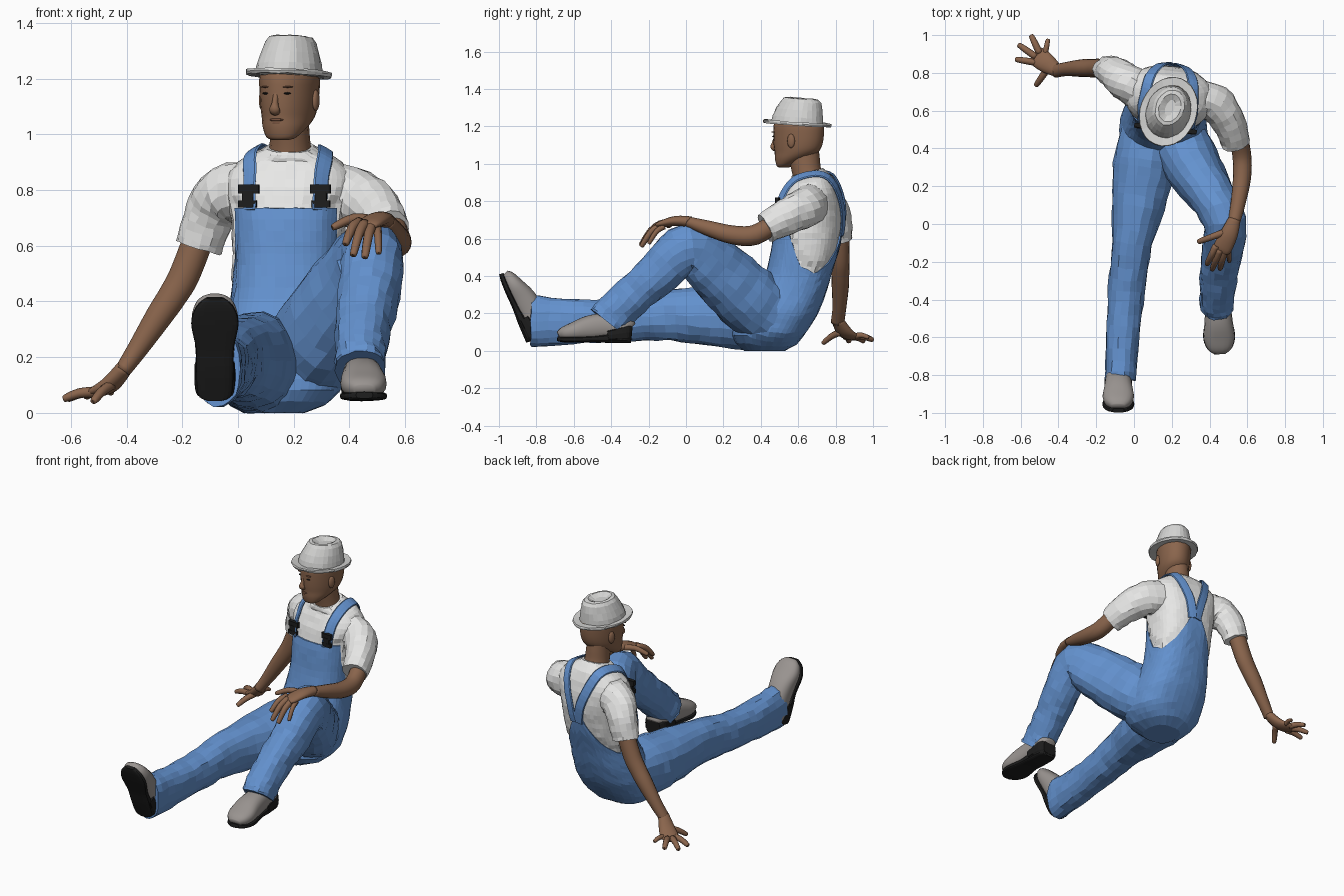
import bpy, bmesh, math, random
from mathutils import Vector, Matrix
from mathutils.bvhtree import BVHTree

if "Cube" in bpy.data.objects:
    bpy.data.objects.remove(bpy.data.objects["Cube"])

random.seed(4)


def material(name, rgb):
    m = bpy.data.materials.new(name)
    m.diffuse_color = (*rgb, 1)
    m.use_nodes = True
    m.node_tree.nodes["Principled BSDF"].inputs["Base Color"].default_value = m.diffuse_color
    return m


SKIN = material("brown skin", (.255, .13, .073))
LIP = material("dark skin", (.17, .078, .046))
DENIM = material("blue denim", (.125, .285, .62))
SHIRT = material("white cotton", (.86, .86, .85))
HAT = material("pale grey felt", (.66, .66, .65))
SHOE = material("grey leather", (.32, .295, .28))
BLACK = material("black rubber", (.012, .012, .012))


def build(name, verts, faces, mat, smooth=False, rough=0):
    """Mesh object; rough shifts vertices slightly for crumpled cloth."""
    bm = bmesh.new()
    vs = [bm.verts.new(Vector(v) + rough * Vector([random.uniform(-1, 1) for _ in range(3)])) for v in verts]
    for f in faces:
        bm.faces.new([vs[i] for i in f])
    bmesh.ops.recalc_face_normals(bm, faces=bm.faces)
    me = bpy.data.meshes.new(name)
    bm.to_mesh(me)
    bm.free()
    me.materials.append(mat)
    me.polygons.foreach_set("use_smooth", [smooth] * len(me.polygons))
    ob = bpy.data.objects.new(name, me)
    bpy.context.collection.objects.link(ob)
    return ob


def loft(name, rings, mat, **kw):
    """Skin a list of equal closed rings and cap both ends."""
    n, m = len(rings[0]), len(rings)
    faces = [(j*n + i, j*n + (i+1) % n, (j+1)*n + (i+1) % n, (j+1)*n + i)
             for j in range(m - 1) for i in range(n)]
    faces += [tuple(range(n)), tuple(range((m-1)*n, m*n))]
    return build(name, [v for r in rings for v in r], faces, mat, **kw)


def sgnpow(v, p):
    return math.copysign(abs(v) ** p, v)


def ring(c, u, v, n, p):
    angles = [2 * math.pi * i / n for i in range(n)]
    return [c + u * sgnpow(math.cos(a), p) + v * sgnpow(math.sin(a), p) for a in angles]


def spline(rows, k):
    """Catmull-Rom interpolation of number rows."""
    out = []
    for i in range(len(rows) - 1):
        a, b, c, d = rows[max(i-1, 0)], rows[i], rows[i+1], rows[min(i+2, len(rows)-1)]
        for s in range(k):
            t = s / k
            out.append([.5 * (2*q + (r-p)*t + (2*p-5*q+4*r-s_)*t*t + (3*q-p-3*r+s_)*t**3)
                        for p, q, r, s_ in zip(a, b, c, d)])
    return out + [list(rows[-1])]


def tube(name, pts, mat, up=(0, 0, 1), k=4, n=16, p=1, centre=None, **kw):
    """Sweep an ellipse along (x, y, z, half width, half height) points."""
    rows = spline(pts, k)
    cs = [Vector(r[:3]) for r in rows]
    rings = []
    for i, r in enumerate(rows):
        t = (cs[min(i+1, len(cs)-1)] - cs[max(i-1, 0)]).normalized()
        side = t.cross(cs[i] - centre if centre else Vector(up)).normalized()
        rings.append(ring(cs[i], side * r[3], side.cross(t) * r[4], n, p))
    return loft(name, rings, mat, **kw)


def stack(name, rows, mat, k=3, n=24, tilt=0, **kw):
    """Level rings from (z, centre y, half width, half depth) rows."""
    rings = [ring(Vector((0, y, z)), Vector((a, 0, 0)), Vector((0, b, -tilt * b)), n, 1)
             for z, y, a, b in spline(rows, k)]
    return loft(name, rings, mat, **kw)


def blob(name, c, r, mat):
    rows = [(c[0], c[1], c[2] + r[2]*math.sin(t), r[0]*math.cos(t), r[1]*math.cos(t))
            for t in [math.radians(d) for d in range(-80, 81, 20)]]
    rings = [ring(Vector(w[:3]), Vector((w[3], 0, 0)), Vector((0, w[4], 0)), 12, 1) for w in rows]
    return loft(name, rings, mat, smooth=True)


# Torso shape: z, centre x, centre y, half width, half depth
BODY = [(0, .13, .42, .10, .10), (.03, .14, .43, .17, .15), (.09, .15, .44, .22, .19),
        (.2, .155, .49, .225, .21), (.32, .16, .565, .20, .18), (.42, .168, .605, .185, .168),
        (.55, .178, .64, .183, .175), (.7, .182, .662, .192, .176), (.8, .184, .672, .212, .16),
        (.88, .186, .68, .215, .128), (.915, .187, .675, .165, .108), (.94, .187, .658, .11, .095),
        (.955, .187, .65, .084, .083)]
TWIST = -.12


def lerp_table(tab, x):
    for a, b in zip(tab, tab[1:]):
        if x <= b[0]:
            t = max(0, (x - a[0]) / (b[0] - a[0]))
            return [p + (q - p) * t for p, q in zip(a, b)]
    return list(tab[-1])


def body(z, a, off=0):
    """Point on the torso; the chest is twisted and the collar dips in front."""
    _, cx, cy, rx, ry = lerp_table(BODY, z)
    d = Vector(((rx+off) * sgnpow(math.sin(a), .8), -(ry+off) * sgnpow(math.cos(a), .8), 0))
    d.rotate(Matrix.Rotation(TWIST * min(1, max(0, (z - .45) / .3)), 3, 'Z'))
    return Vector((cx, cy, z + .25 * d.y * max(0, z - .88) / .075)) + d


# Overalls: the top edge rises to the bib in front and to a point at the back
EDGE = [(0, .735), (60, .735), (67.5, .62), (90, .45), (115, .41), (145, .48), (165, .58), (180, .68)]


def edge(a):
    d = math.degrees(a)
    return lerp_table(EDGE, min(d, 360 - d))[1]


N, R = 48, 18
ANG = [2 * math.pi * i / N for i in range(N)]
rows = [[body(edge(a) * j / R, a, .008) for a in ANG] for j in range(R + 1)]
rows.append([body(edge(a), a, -.01) for a in ANG])
loft("overalls_body", rows, DENIM, rough=.0015)

# Shirt, hanging a little looser where the overalls leave it free at the sides
levels = [.36 + .03 * i for i in range(19)] + [.915, .93, .943, .955]
shirt = loft("shirt_body", [[body(z, a, .014 * math.sin(a)**2 * (edge(a) + .03 < z < .85)) for a in ANG]
                            for z in levels], SHIRT, rough=.002)

# Trouser legs
tube("straight_trouser_leg", [(.07, .55, .20, .13, .15), (.06, .35, .185, .165, .178), (.03, .15, .185, .15, .16),
     (-.01, -.1, .19, .108, .137), (-.04, -.35, .165, .097, .115), (-.06, -.6, .155, .09, .12),
     (-.072, -.825, .16, .083, .14)], DENIM, k=4, n=18, p=.9, rough=.005)
tube("bent_trouser_leg", [(.23, .47, .18, .15, .17), (.305, .315, .295, .15, .182), (.41, .15, .45, .125, .165),
     (.478, .015, .55, .114, .138), (.472, -.125, .435, .11, .118), (.45, -.26, .315, .1, .108),
     (.44, -.38, .205, .092, .108), (.44, -.425, .155, .09, .11)], DENIM, k=4, n=18, p=.9, rough=.005)

# Straps laid on the shirt, with buckles
MID = Vector((.186, .66, .72))
tree = BVHTree.FromObject(shirt, bpy.context.evaluated_depsgraph_get())


def on_shirt(p, off):
    d = (Matrix.Rotation(TWIST, 3, 'Z') @ (Vector(p) - MID)).normalized()
    hit = tree.ray_cast(MID + d, -d)[0]
    return (hit or MID + d * .2) + d * off


STRAP = [(.036, .48, .73), (.036, .49, .8), (.038, .53, .88), (.05, .6, .92), (.068, .68, .93),
         (.09, .76, .9), (.125, .82, .8), (.15, .84, .72), (.17, .83, .62)]
for side, flip in (("right", False), ("left", True)):
    def fx(p):
        return (2 * MID.x - p[0] if flip else p[0], p[1], p[2])
    path = [(*on_shirt(fx(p), .011), .031, .006) for p in spline(STRAP, 2)]
    tube(side + "_strap", path, DENIM, centre=MID, k=2, n=8, p=.5)
    for label, z, w, h in (("clasp", .803, .038, .016), ("catch", .772, .022, .022), ("foot", .75, .034, .012)):
        c = on_shirt(fx((.036, .48, z)), .022)
        tube(f"{side}_buckle_{label}", [(c.x, c.y, z - h, w, .012), (c.x, c.y, z + h, w, .012)],
             BLACK, up=(.12, 1, 0), k=1, n=12, p=.4)

# Sleeves
tube("right_sleeve", [(.06, .69, .79, .115, .11), (-.045, .755, .78, .108, .1), (-.1, .80, .71, .094, .085),
     (-.14, .82, .595, .083, .07)], SHIRT, up=(0, 1, 0), n=16, rough=.004)
tube("left_sleeve", [(.32, .67, .785, .1, .11), (.43, .635, .765, .1, .108), (.505, .535, .715, .088, .098),
     (.54, .425, .655, .076, .08)], SHIRT, n=16, rough=.004)

# Bare arms and palms
tube("right_arm", [(-.125, .82, .67, .055, .052), (-.19, .825, .5, .055, .05), (-.235, .825, .42, .052, .048),
     (-.285, .825, .345, .048, .046), (-.36, .82, .23, .037, .037), (-.415, .81, .15, .029, .036)],
     SKIN, up=(0, 1, 0), smooth=True)
tube("right_palm", [(-.405, .81, .165, .034, .029), (-.455, .845, .105, .05, .028),
     (-.50, .88, .078, .055, .02), (-.525, .9, .07, .045, .013)], SKIN, n=14, smooth=True)
tube("left_arm", [(.542, .5, .70, .05, .05), (.57, .37, .62, .05, .054), (.572, .25, .62, .048, .05),
     (.553, .12, .655, .04, .041), (.53, .01, .69, .032, .028)], SKIN, smooth=True)
tube("left_palm", [(.532, .025, .69, .033, .029), (.505, -.05, .695, .046, .027),
     (.472, -.12, .68, .05, .02), (.46, -.145, .672, .042, .013)], SKIN, n=14, smooth=True)


def finger(name, base, tip, r, lift):
    b, t = Vector(base), Vector(tip)
    m = b.lerp(t, .5) + Vector((0, 0, lift))
    e = m.lerp(t, .9)
    tube(name, [(*b, r*1.1, r*1.1), (*m, r, r), (*e, r*.8, r*.75), (*t, r*.35, r*.35)],
         SKIN, k=3, n=8, smooth=True)


HANDS = {
    "right": (.008, [((-.455, .825, .10), (-.52, .732, .04)), ((-.515, .855, .075), (-.627, .872, .05)),
                     ((-.52, .885, .075), (-.612, .95, .05)), ((-.5, .905, .075), (-.545, 1.0, .058)),
                     ((-.47, .905, .08), (-.455, .978, .07))]),
    "left": (.02, [((.49, -.04, .69), (.338, -.095, .665)), ((.435, -.115, .685), (.385, -.215, .605)),
                   ((.455, -.135, .68), (.413, -.243, .565)), ((.48, -.135, .672), (.455, -.24, .557)),
                   ((.5, -.115, .665), (.505, -.2, .572))])}
for side, (lift, digits) in HANDS.items():
    for nm, (b, t) in zip(("thumb", "index", "middle", "ring", "little"), digits):
        finger(f"{side}_{nm}_finger", b, t, .0175 if nm != "little" else .014, lift)

# Shoes: toe towards -y, sole on z = 0, then placed
for side, loc, rot in (("right", (-.083, -.93, .222), (math.radians(-67), 0, 0)),
                       ("left", (.447, -.49, .042), (0, 0, math.radians(2)))):
    parts = [
        tube(side + "_shoe_upper", [(0, .185, .07, .045, .045), (0, .16, .085, .066, .065), (0, .06, .09, .068, .07),
             (0, -.03, .079, .075, .067), (0, -.11, .062, .083, .05), (0, -.165, .05, .067, .036),
             (0, -.192, .04, .037, .02)], SHOE, n=18, p=.8, smooth=True),
        tube(side + "_shoe_sole", [(0, .195, .025, .035, .025), (0, .175, .025, .062, .025), (0, .08, .025, .068, .025),
             (0, .0, .022, .068, .018), (0, -.1, .018, .085, .016), (0, -.165, .019, .068, .015),
             (0, -.198, .022, .03, .012)], BLACK, n=20, p=.55),
        tube(side + "_shoe_heel", [(0, .2, .055, .048, .04), (0, .17, .055, .071, .05), (0, .07, .04, .073, .036)],
             BLACK, n=16, p=.6)]
    for o in parts:
        o.location, o.rotation_euler = loc, rot

# Neck
tube("neck", [(.187, .66, .90, .085, .085), (.187, .645, .96, .074, .078), (.185, .633, 1.03, .07, .082),
     (.183, .625, 1.09, .07, .082)], SKIN, up=(0, 1, 0), smooth=True)

# Head, face and hat, built facing -y, then turned together
head = [
    stack("head", [(.98, -.078, .032, .025), (.99, -.07, .056, .044), (1.025, -.036, .079, .087),
                   (1.06, -.006, .09, .119), (1.10, .004, .097, .134), (1.16, .008, .102, .14),
                   (1.21, .008, .102, .137), (1.26, .005, .08, .11)], SKIN, smooth=True),
    tube("nose", [(0, -.12, 1.15, .010, .010), (0, -.132, 1.11, .012, .014), (0, -.137, 1.09, .02, .016),
                  (0, -.126, 1.076, .016, .012)], SKIN, up=(0, 1, 0), n=10, smooth=True),
    blob("upper_lip", (0, -.117, 1.052, ), (.028, .012, .006), LIP),
    blob("lower_lip", (0, -.113, 1.041), (.024, .012, .007), LIP),
    # Hat brim and pinched crown in one stack
    stack("hat", [(1.207, 0, .1, .12), (1.208, 0, .146, .185), (1.218, 0, .15, .189), (1.226, 0, .148, .186),
                  (1.222, 0, .117, .143), (1.25, .004, .113, .138), (1.29, .012, .102, .127),
                  (1.33, .022, .088, .111), (1.348, .022, .074, .096), (1.352, .02, .056, .076),
                  (1.334, .022, .024, .044)], HAT, k=1, n=28, tilt=.07, rough=.002)]
for s, side in ((-1, "right"), (1, "left")):
    head += [blob(side + "_ear", (s * .103, .005, 1.122), (.012, .022, .038), SKIN),
             blob(side + "_eye", (s * .04, -.117, 1.147), (.015, .010, .004), BLACK),
             blob(side + "_brow", (s * .042, -.118, 1.17), (.022, .012, .003), LIP)]
for o in head:
    o.location, o.rotation_euler = (.182, .595, 0), (0, 0, -.38)
